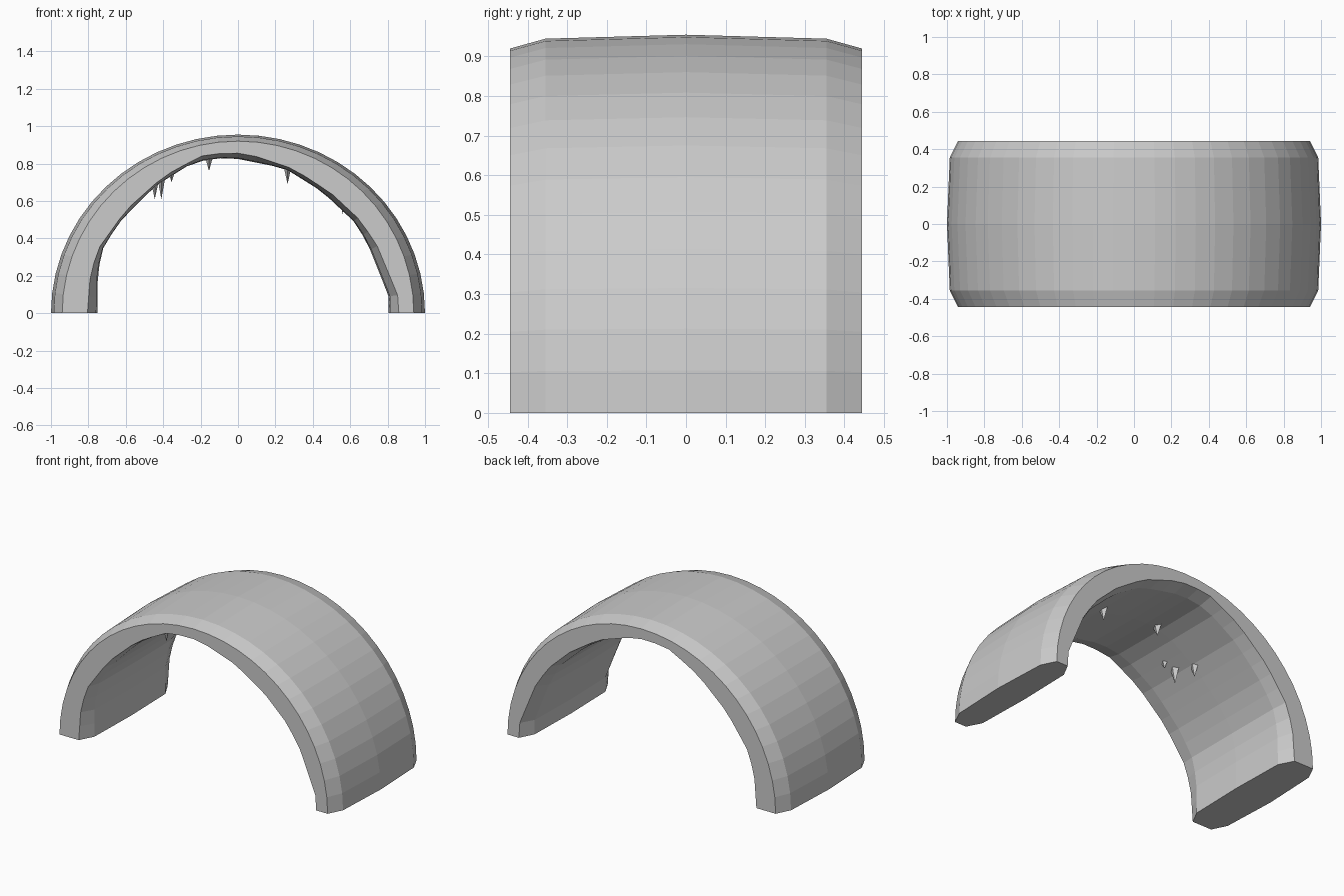
import bpy, bmesh, math
from mathutils import Matrix

if "Cube" in bpy.data.objects:
    bpy.data.objects.remove(bpy.data.objects["Cube"])

stone = bpy.data.materials.new("grey stone")
stone.diffuse_color = (0.6, 0.6, 0.6, 1)
stone.use_nodes = True
stone.node_tree.nodes["Principled BSDF"].inputs["Base Color"].default_value = stone.diffuse_color

N = 28  # segments around the arch
# inner outline at the open rim, and deep inside the tunnel (x, z)
RIM = [(0.86, 0), (0.86, 0.08), (0.84, 0.13), (0.74, 0.37), (0.65, 0.5), (0.5, 0.64), (0.3, 0.77),
       (0.06, 0.85), (-0.05, 0.86), (-0.2, 0.84), (-0.4, 0.73), (-0.6, 0.55), (-0.75, 0.34),
       (-0.79, 0.2), (-0.805, 0)]
DEEP = [(0.805, 0), (0.805, 0.09), (0.79, 0.13), (0.69, 0.38), (0.62, 0.49), (0.45, 0.65), (0.25, 0.775),
        (0, 0.825), (-0.13, 0.83), (-0.25, 0.80), (-0.45, 0.675), (-0.64, 0.48), (-0.72, 0.35),
        (-0.75, 0.22), (-0.75, 0)]


def ray_hit(profile, a):
    """Point where a ray at angle a crosses the profile."""
    c, s = math.cos(a), math.sin(a)
    for (x0, z0), (x1, z1) in zip(profile, profile[1:]):
        d0, d1 = x0 * s - z0 * c, x1 * s - z1 * c
        if d0 >= -1e-6 and d1 <= 1e-6:
            t = d0 / (d0 - d1) if d0 != d1 else 0
            return x0 + (x1 - x0) * t, z0 + (z1 - z0) * t
    return profile[-1]


def finish(bm, name):
    bmesh.ops.recalc_face_normals(bm, faces=bm.faces)
    me = bpy.data.meshes.new(name)
    bm.to_mesh(me)
    bm.free()
    me.materials.append(stone)
    ob = bpy.data.objects.new(name, me)
    bpy.context.collection.objects.link(ob)
    return ob


# tunnel arch: a closed section swept around the half circle
OUTER = [(-0.445, 0.94, 0.92), (-0.355, 0.985, 0.945), (0, 1.0, 0.955),
         (0.355, 0.985, 0.945), (0.445, 0.94, 0.92)]
INNER = [(0.445, 0), (0.355, 0.85), (0, 1), (-0.355, 0.85), (-0.445, 0)]
bm = bmesh.new()
rings = []
for i in range(N + 1):
    a = math.pi * i / N
    ring = [bm.verts.new((rx * math.cos(a), y, rz * math.sin(a))) for y, rx, rz in OUTER]
    (x0, z0), (x1, z1) = ray_hit(RIM, a), ray_hit(DEEP, a)
    ring += [bm.verts.new((x0 + (x1 - x0) * t, y, z0 + (z1 - z0) * t)) for y, t in INNER]
    rings.append(ring)
for r, q in zip(rings, rings[1:]):
    for k in range(len(r)):
        j = (k + 1) % len(r)
        bm.faces.new((r[k], r[j], q[j], q[k]))
bm.faces.new(rings[0])
bm.faces.new(rings[-1])
finish(bm, "tunnel_arch")

# stalactites: tip x, tip y, tip z, length into the ceiling
SPIKES = [(0.265, 0.05, 0.69, 0.10), (-0.155, 0.02, 0.76, 0.08), (-0.355, -0.155, 0.70, 0.07),
          (-0.41, -0.13, 0.61, 0.12), (-0.445, 0.0, 0.61, 0.10), (0.56, -0.1, 0.53, 0.09),
          (0.695, 0.25, 0.38, 0.08), (0.655, 0.05, 0.48, 0.05)]
for n, (x, y, z, h) in enumerate(SPIKES, 1):
    bm = bmesh.new()
    bmesh.ops.create_cone(bm, cap_ends=True, segments=4, radius1=0, radius2=1, depth=1)
    bmesh.ops.remove_doubles(bm, verts=bm.verts, dist=0.0001)
    bmesh.ops.transform(bm, verts=bm.verts, matrix=Matrix.Translation((x, y, z + h / 2))
                        @ Matrix.Diagonal((0.022, 0.045, h, 1)))
    finish(bm, "stalactite_%d" % n)
